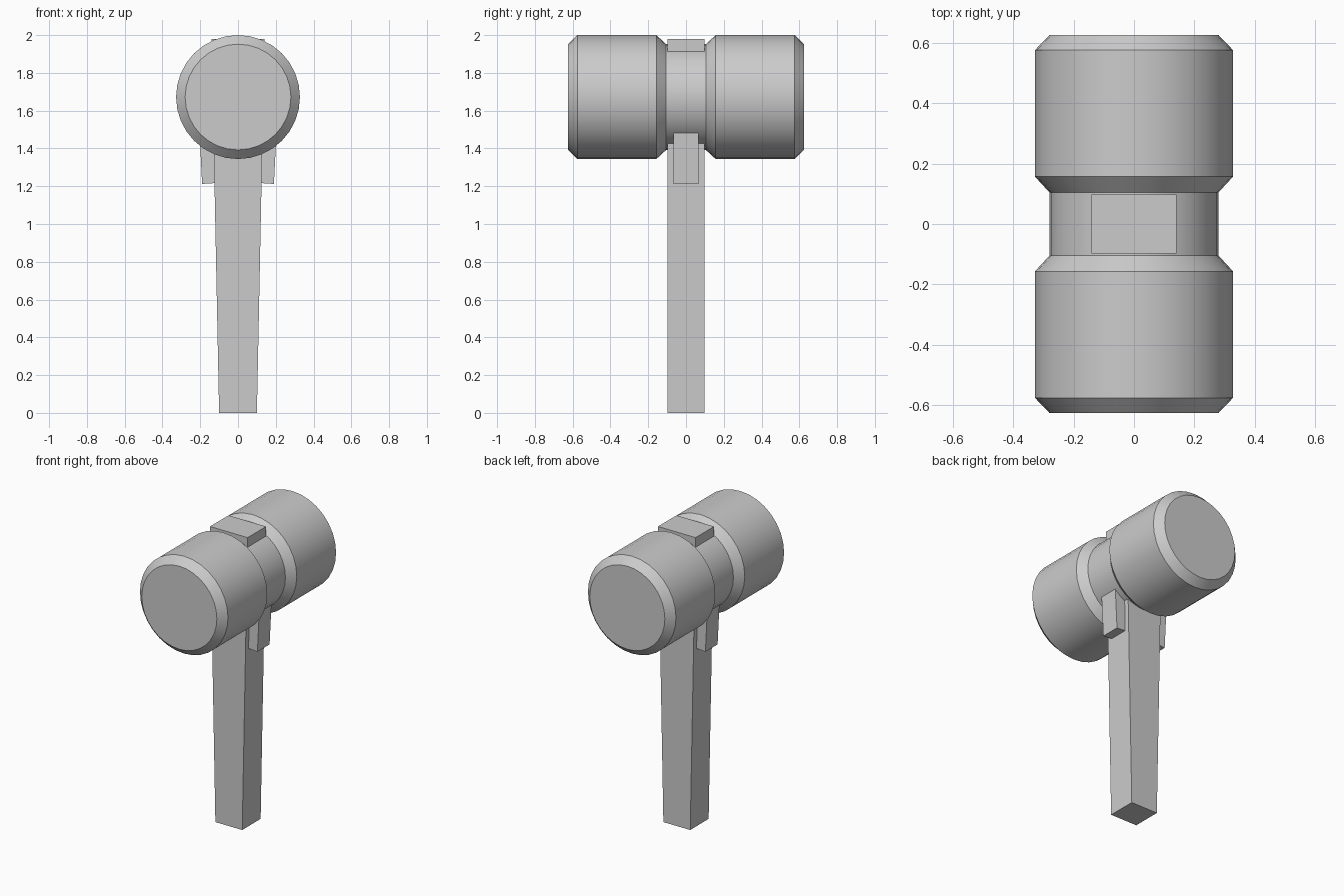
import bpy, bmesh, math

if "Cube" in bpy.data.objects:
    bpy.data.objects.remove(bpy.data.objects["Cube"])

HEAD_Z = 1.672
SEGMENTS = 32


def finish(name, bm):
    bmesh.ops.recalc_face_normals(bm, faces=bm.faces)
    mesh = bpy.data.meshes.new(name)
    bm.to_mesh(mesh)
    bm.free()
    obj = bpy.data.objects.new(name, mesh)
    bpy.context.collection.objects.link(obj)
    return obj


def prism(name, outline, half_depth):
    """Extrude an x/z outline evenly to both sides of y = 0."""
    bm = bmesh.new()
    front = [bm.verts.new((x, -half_depth, z)) for x, z in outline]
    back = [bm.verts.new((x, half_depth, z)) for x, z in outline]
    bm.faces.new(front)
    bm.faces.new(back)
    n = len(outline)
    for i in range(n):
        j = (i + 1) % n
        bm.faces.new((front[i], front[j], back[j], back[i]))
    return finish(name, bm)


# Head: chamfered drum with a waist, turned around the y axis
half = [(0.105, 0.28), (0.157, 0.328), (0.575, 0.328), (0.625, 0.28)]
profile = [(-y, r) for y, r in reversed(half)] + half
bm = bmesh.new()
rings = []
for y, r in profile:
    angles = [2 * math.pi * i / SEGMENTS for i in range(SEGMENTS)]
    rings.append([bm.verts.new((r * math.cos(a), y, HEAD_Z + r * math.sin(a)))
                  for a in angles])
for a, b in zip(rings, rings[1:]):
    for i in range(SEGMENTS):
        j = (i + 1) % SEGMENTS
        bm.faces.new((a[i], a[j], b[j], b[i]))
bm.faces.new(rings[0])
bm.faces.new(rings[-1])
head = finish("mallet_head", bm)
bpy.context.view_layer.objects.active = head
head.select_set(True)
bpy.ops.object.shade_smooth_by_angle(angle=math.radians(30))
head.select_set(False)

# Handle: tapered shaft passing through the head
prism("handle", [(-0.1, 0), (0.1, 0), (0.14, 1.98), (-0.14, 1.98)], 0.098)

# Side wedges bracing the handle under the head
for side, name in ((1, "right_wedge"), (-1, "left_wedge")):
    outline = [(0.115, 1.217), (0.19, 1.212), (0.207, 1.55), (0.115, 1.555)]
    prism(name, [(side * x, z) for x, z in outline], 0.065)
